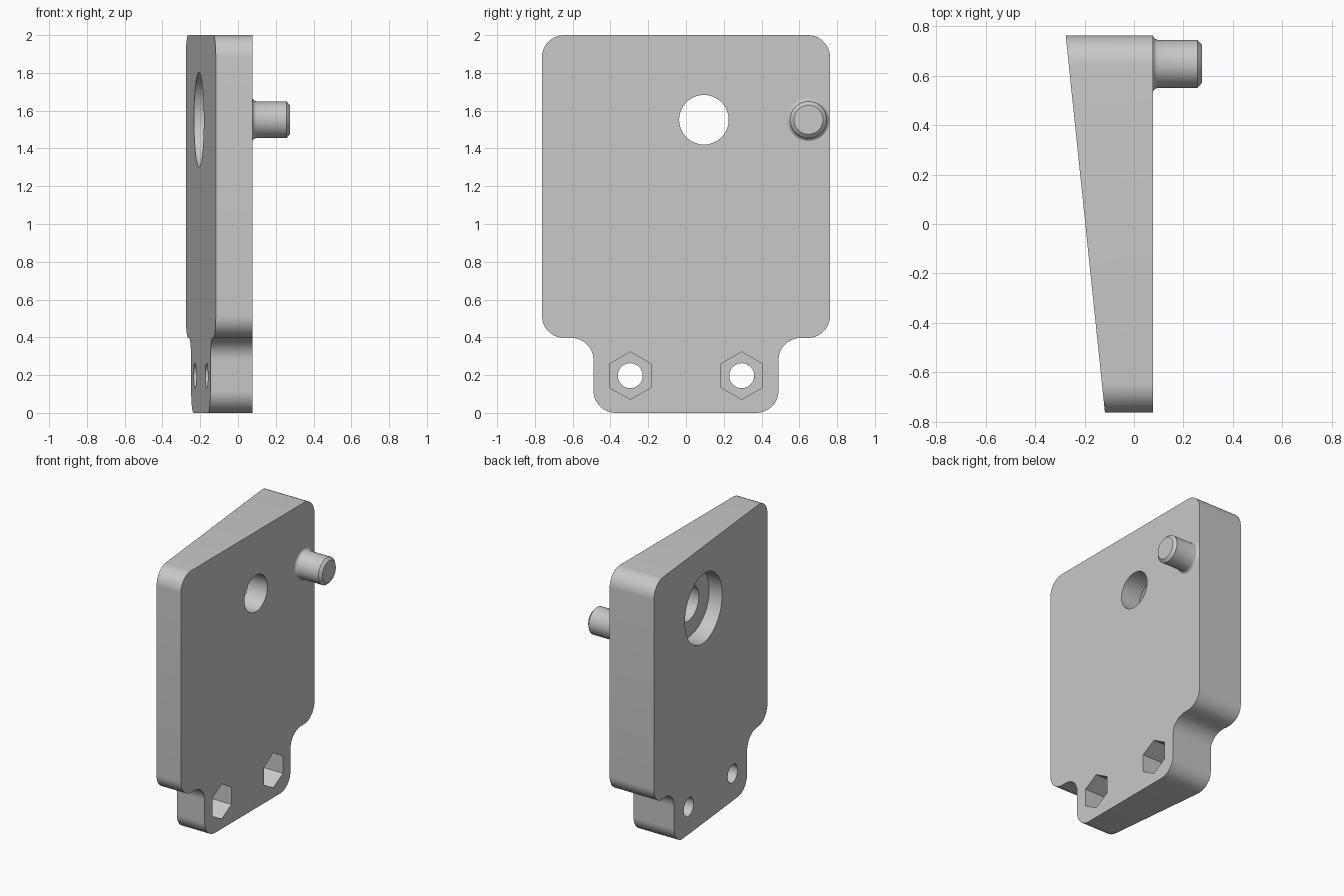
import bpy
import bmesh
from math import cos, sin, radians, pi

cube = bpy.data.objects.get("Cube")
if cube:
    bpy.data.objects.remove(cube, do_unlink=True)

grey = bpy.data.materials.new("plain grey")
grey.use_nodes = True
grey.diffuse_color = (0.58, 0.58, 0.58, 1)
grey.node_tree.nodes["Principled BSDF"].inputs["Base Color"].default_value = grey.diffuse_color

FACE_X = 0.077       # flat mounting face
FLOOR_X = -0.077     # floor of the counterbore and nut pockets
HALF_Y = 0.763
R = 0.118            # corner radius


def finish(name, bm):
    bmesh.ops.recalc_face_normals(bm, faces=bm.faces)
    mesh = bpy.data.meshes.new(name)
    bm.to_mesh(mesh)
    bm.free()
    mesh.materials.append(grey)
    obj = bpy.data.objects.new(name, mesh)
    bpy.context.collection.objects.link(obj)
    return obj


def loft(name, rings):
    """Join matching rings of points and cap both ends."""
    bm = bmesh.new()
    loops = [[bm.verts.new(p) for p in ring] for ring in rings]
    n = len(loops[0])
    for a, b in zip(loops, loops[1:]):
        for i in range(n):
            j = (i + 1) % n
            bm.faces.new((a[i], a[j], b[j], b[i]))
    bm.faces.new(loops[0])
    bm.faces.new(loops[-1])
    return finish(name, bm)


def turned(name, y, z, profile, sides=64):
    """Round or polygonal part along x from (x, radius) pairs; a corner points up."""
    angles = [2 * pi * i / sides for i in range(sides)]
    return loft(name, [[(x, y + r * sin(a), z + r * cos(a)) for a in angles]
                       for x, r in profile])


def arc(y, z, start, end, steps=12):
    angles = [radians(start + (end - start) * i / steps) for i in range(steps + 1)]
    return [(y + R * cos(a), z + R * sin(a)) for a in angles]


def select(obj):
    bpy.ops.object.select_all(action='DESELECT')
    obj.select_set(True)
    bpy.context.view_layer.objects.active = obj


def slant(y):
    return -0.197 - 0.104 * y


# Wedge plate: half outline with rounded corners and a narrower foot, mirrored
TAB_Y, STEP_Z = 0.49, 0.397
half = (arc(HALF_Y - R, 2 - R, 90, 0)
        + arc(HALF_Y - R, STEP_Z + R, 0, -90)
        + arc(TAB_Y + R, STEP_Z - R, 90, 180)
        + arc(TAB_Y - R, R, 0, -90))
outline = half + [(-y, z) for y, z in reversed(half)]
plate = loft("wedge_plate", [[(FACE_X, y, z) for y, z in outline],
                             [(slant(y), y, z) for y, z in outline]])

# Counterbored hole, plus two bolt holes with hexagonal nut pockets
cutters = [turned("bore_cutter", 0.095, 1.552,
                  [(-0.5, 0.25), (FLOOR_X, 0.25), (FLOOR_X, 0.131), (0.5, 0.131)], 96)]
for side in (-1, 1):
    y = side * 0.295
    cutters.append(turned("bolt_cutter", y, 0.197, [(-0.5, 0.066), (0.5, 0.066)], 48))
    cutters.append(turned("nut_cutter", y, 0.197, [(FLOOR_X, 0.126), (0.5, 0.126)], 6))

select(plate)
for cutter in cutters:
    cutter.hide_render = True
    mod = plate.modifiers.new("cut", 'BOOLEAN')
    mod.operation = 'DIFFERENCE'
    mod.solver = 'EXACT'
    mod.object = cutter
    bpy.ops.object.modifier_apply(modifier=mod.name)
for cutter in cutters:
    bpy.data.objects.remove(cutter, do_unlink=True)

# Locating pin with a filleted base and chamfered tip
pin = turned("locating_pin", 0.648, 1.552,
             [(0.05, 0.112), (FACE_X, 0.112), (0.081, 0.105), (0.088, 0.1), (0.097, 0.097),
              (0.257, 0.097), (0.275, 0.077)])

for obj in (plate, pin):
    select(obj)
    bpy.ops.object.shade_smooth_by_angle(angle=radians(30))
